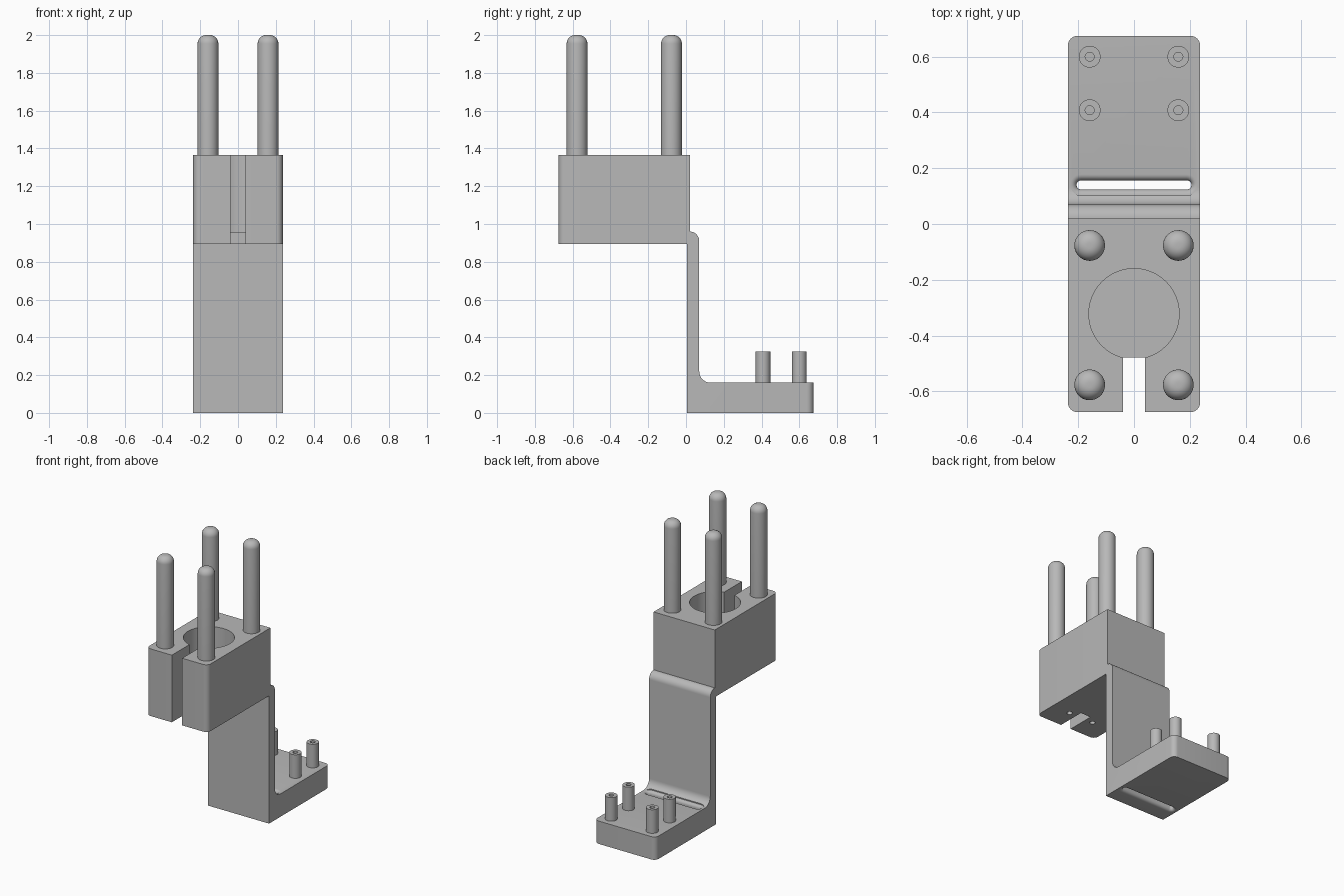
import bpy, bmesh
from math import sin, cos, pi, radians
from mathutils import Vector

old = bpy.data.objects.get("Cube")
if old:
    bpy.data.objects.remove(old, do_unlink=True)

grey = bpy.data.materials.new("plain grey")
grey.use_nodes = True
grey.diffuse_color = (0.48, 0.48, 0.48, 1)
grey.node_tree.nodes["Principled BSDF"].inputs["Base Color"].default_value = (0.48, 0.48, 0.48, 1)

HALF = 0.237          # half width of the whole part
PLATE = 0.16          # base plate thickness
BLOCK_Z = (0.895, 1.365)


def finish(name, bm):
    bmesh.ops.recalc_face_normals(bm, faces=bm.faces[:])
    mesh = bpy.data.meshes.new(name)
    bm.to_mesh(mesh)
    bm.free()
    mesh.materials.append(grey)
    ob = bpy.data.objects.new(name, mesh)
    bpy.context.collection.objects.link(ob)
    return ob


def activate(ob):
    bpy.ops.object.select_all(action='DESELECT')
    ob.select_set(True)
    bpy.context.view_layer.objects.active = ob


def smooth(ob):
    activate(ob)
    bpy.ops.object.shade_smooth_by_angle(angle=radians(35))


def cut(ob, cutter):
    cutter.hide_render = True
    mod = ob.modifiers.new("cut", 'BOOLEAN')
    mod.operation, mod.solver, mod.object = 'DIFFERENCE', 'EXACT', cutter
    activate(ob)
    bpy.ops.object.modifier_apply(modifier=mod.name)
    bpy.data.objects.remove(cutter, do_unlink=True)


def loft(name, rings):
    """Closed solid through rings that share a point count."""
    bm = bmesh.new()
    loops = [[bm.verts.new(p) for p in ring] for ring in rings]
    n = len(loops[0])
    for a, b in zip(loops, loops[1:]):
        for i in range(n):
            j = (i + 1) % n
            bm.faces.new((a[i], a[j], b[j], b[i]))
    bm.faces.new(loops[0])
    bm.faces.new(loops[-1])
    return finish(name, bm)


def turned(name, x, y, profile, n=40):
    """Round part from (radius, height) pairs."""
    return loft(name, [[(x + r * cos(2 * pi * i / n), y + r * sin(2 * pi * i / n), z)
                        for i in range(n)] for r, z in profile])


def box(name, lo, hi):
    return loft(name, [[(lo[0], lo[1], z), (hi[0], lo[1], z), (hi[0], hi[1], z), (lo[0], hi[1], z)]
                       for z in (lo[2], hi[2])])


def round_upright_edges(ob, y, radius):
    """Round the vertical edges lying at the given y."""
    bm = bmesh.new()
    bm.from_mesh(ob.data)
    edges = [e for e in bm.edges if all(abs(v.co.y - y) < 0.001 for v in e.verts)
             and abs(e.verts[0].co.x - e.verts[1].co.x) < 0.001]
    bmesh.ops.bevel(bm, geom=edges, offset=radius, segments=8, profile=0.5, affect='EDGES')
    bm.to_mesh(ob.data)
    bm.free()


def arc(cy, cz, r, start, end, n=10):
    return [(cy + r * cos(radians(start + (end - start) * i / n)),
             cz + r * sin(radians(start + (end - start) * i / n))) for i in range(n + 1)]


# Bracket: base plate and upright arm as one side profile
side = [(0.005, 0), (0.675, 0), (0.675, PLATE)]
side += arc(0.13, PLATE + 0.06, 0.06, 270, 180)
side += arc(0.02, 0.91, 0.05, 0, 90) + [(0.005, 0.96)]
bracket = loft("bracket", [[(x, y, z) for y, z in side] for x in (-HALF, HALF)])
round_upright_edges(bracket, 0.675, 0.035)


# Strap slot with flared mouths
def stadium(grow, z, length=0.19, width=0.016, n=12):
    ring = []
    for sgn, start in ((1, -90), (-1, 90)):
        for i in range(n + 1):
            a = radians(start + 180 * i / n)
            ring.append((sgn * length + (width + grow) * cos(a), 0.14 + (width + grow) * sin(a), z))
    return ring


FLARE = 0.022
mouth = [(FLARE * (1 - sin(a)), FLARE * (1 - cos(a))) for a in [pi / 2 * i / 6 for i in range(7)]]
levels = [(FLARE, -0.02)] + mouth + [(g, PLATE - z) for g, z in reversed(mouth)] + [(FLARE, 0.2)]
cut(bracket, loft("slot_cutter", [stadium(g, z) for g, z in levels]))
smooth(bracket)

# Clamp block with blind bore, open front slit and small holes underneath
block = box("clamp_block", (-HALF, -0.675, BLOCK_Z[0]), (HALF, 0.02, BLOCK_Z[1]))
round_upright_edges(block, -0.675, 0.035)
cut(block, turned("bore_cutter", 0, -0.322, [(0.162, 0.955), (0.162, 1.5)], 80))
cut(block, box("slit_cutter", (-0.04, -0.8, 0.8), (0.04, -0.478, 1.5)))
for x in (-0.095, 0.095):
    cut(block, turned("hole_cutter", x, -0.525, [(0.018, 0.8), (0.018, 1.0)], 20))
smooth(block)

# Four tall round-topped pins
dome = [(0.01 + 0.045 * cos(a), 1.955 + 0.045 * sin(a)) for a in [pi / 2 * i / 8 for i in range(9)]]
for yname, y in (("front", -0.577), ("back", -0.077)):
    for xname, x in (("right", -0.159), ("left", 0.159)):
        smooth(turned(f"{yname}_{xname}_pin", x, y, [(0.055, BLOCK_Z[1] - 0.01)] + dome))

# Four hollow standoffs on the base plate
for yname, y in (("front", 0.408), ("back", 0.6)):
    for xname, x in (("right", -0.159), ("left", 0.159)):
        smooth(turned(f"{yname}_{xname}_standoff", x, y,
                      [(0.039, PLATE - 0.01), (0.039, 0.325), (0.016, 0.325), (0.016, PLATE + 0.01)]))
